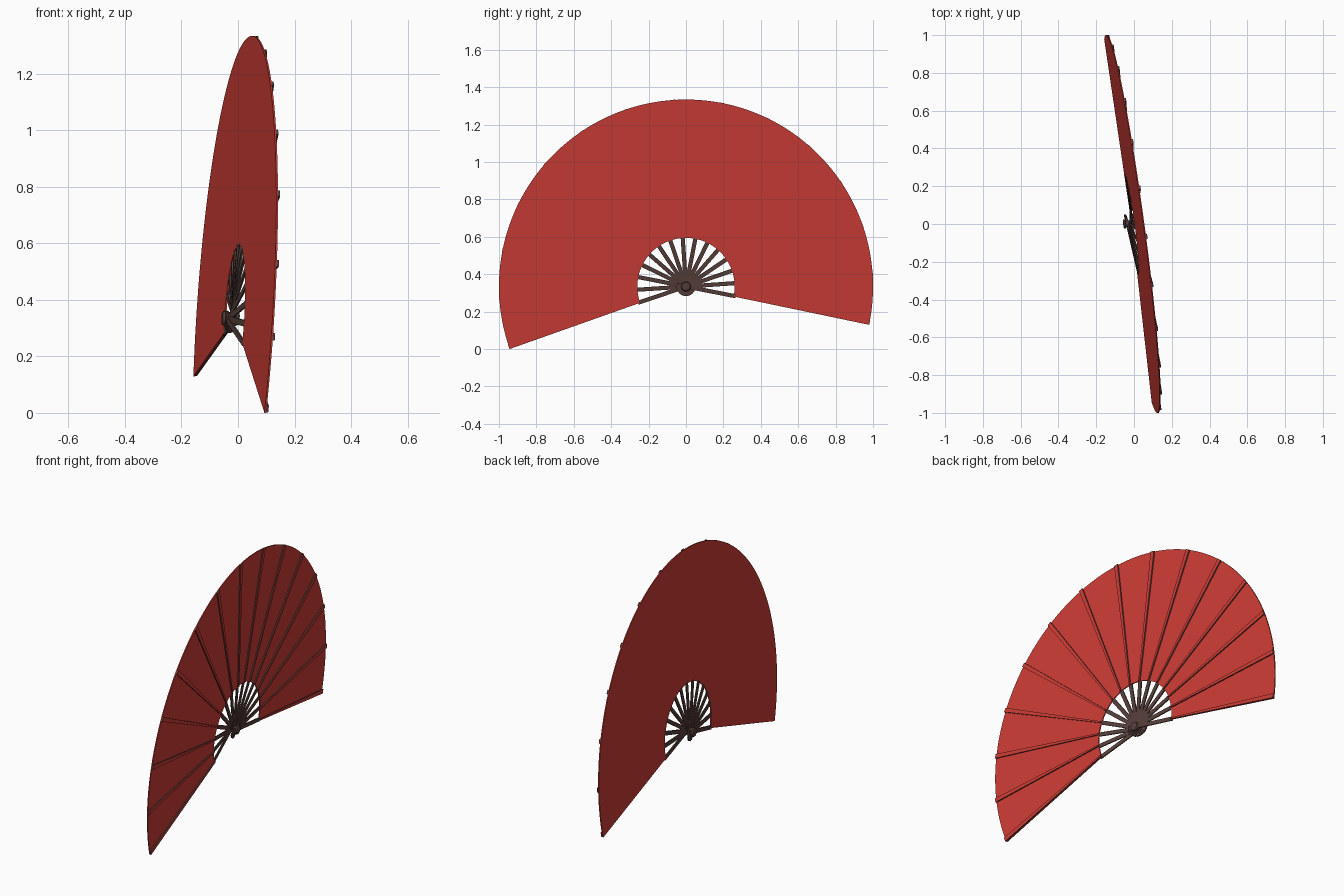
import bpy, bmesh
from math import sin, cos, radians
from mathutils import Vector

if "Cube" in bpy.data.objects:
    bpy.data.objects.remove(bpy.data.objects["Cube"])

PIVOT_Z = 0.334
START, END = radians(-11.8), radians(199.5)
RIBS = 15
INNER, OUTER = 0.26, 1.0


def material(name, color):
    m = bpy.data.materials.new(name)
    m.use_nodes = True
    m.diffuse_color = color
    m.node_tree.nodes["Principled BSDF"].inputs["Base Color"].default_value = color
    return m


red = material("red_cloth", (0.61, 0.045, 0.036, 1))
brown = material("dark_brown_wood", (0.095, 0.05, 0.043, 1))


def place(y, z, h):
    """Map fan coordinates (across, up, out) onto the leaning fan plane."""
    return Vector((-0.01 - 0.135 * y + 0.062 * z + h, y, z + PIVOT_Z))


def polar(r, a, h, side=0.0):
    return place(r * cos(a) - side * sin(a), r * sin(a) + side * cos(a), h)


def finish(bm, name, mats):
    bmesh.ops.recalc_face_normals(bm, faces=bm.faces)
    mesh = bpy.data.meshes.new(name)
    bm.to_mesh(mesh)
    bm.free()
    for m in mats:
        mesh.materials.append(m)
    ob = bpy.data.objects.new(name, mesh)
    bpy.context.collection.objects.link(ob)
    return ob


def bar(bm, a, r0, r1, w0, w1, h0, h1, thick):
    """Tapered radial bar; its outward face keeps material 0, the rest get 1."""
    v = [bm.verts.new(polar(r, a, h + t, s * w))
         for r, w, h in ((r0, w0, h0), (r1, w1, h1))
         for t, s in ((0, -1), (0, 1), (thick, 1), (thick, -1))]
    for i in range(4):
        j = (i + 1) % 4
        f = bm.faces.new((v[i], v[j], v[j + 4], v[i + 4]))
        f.material_index = 0 if i == 2 else 1
    for cap in (v[:4], v[4:]):
        bm.faces.new(cap).material_index = 1


# Cloth leaf: a thin ring sector
bm = bmesh.new()
steps = 112
rows = []
for i in range(steps + 1):
    a = START + (END - START) * i / steps
    rows.append([bm.verts.new(polar(r, a, h)) for r, h in
                 ((INNER, -0.003), (OUTER, -0.003), (OUTER, 0.003), (INNER, 0.003))])
for p, q in zip(rows, rows[1:]):
    for i in range(4):
        j = (i + 1) % 4
        bm.faces.new((p[i], p[j], q[j], q[i]))
bm.faces.new(rows[0])
bm.faces.new(rows[-1])
finish(bm, "cloth_leaf", [red])

# Pleats over the ribs, and the bare sticks crossing at the pivot
pleats, sticks = bmesh.new(), bmesh.new()
margin = radians(0.8)
for k in range(RIBS):
    t = k / (RIBS - 1)
    a = START + margin + (END - START - 2 * margin) * t
    bar(pleats, a, INNER, OUTER + 0.001, 0.004, 0.012, 0.002, 0.002, 0.008)
    bar(sticks, a, -0.05, INNER + 0.01, 0.011, 0.011, -0.002 - 0.036 * t, -0.003, 0.006)
finish(pleats, "cloth_pleats", [red, brown])
finish(sticks, "fan_sticks", [brown])

# Pivot pin with a wider head at each end
bm = bmesh.new()
profile = ((0.0, -0.048), (0.022, -0.046), (0.026, -0.038), (0.018, -0.034),
           (0.018, 0.004), (0.026, 0.006), (0.022, 0.013), (0.0, 0.015))
sides = 20
rings = [[bm.verts.new(polar(r, radians(360) * i / sides, h)) for i in range(sides)]
         for r, h in profile]
for p, q in zip(rings, rings[1:]):
    for i in range(sides):
        j = (i + 1) % sides
        bm.faces.new((p[i], p[j], q[j], q[i]))
bmesh.ops.remove_doubles(bm, verts=bm.verts, dist=0.0001)
pin = finish(bm, "pivot_pin", [brown])
bpy.context.view_layer.objects.active = pin
pin.select_set(True)
bpy.ops.object.shade_smooth_by_angle()
